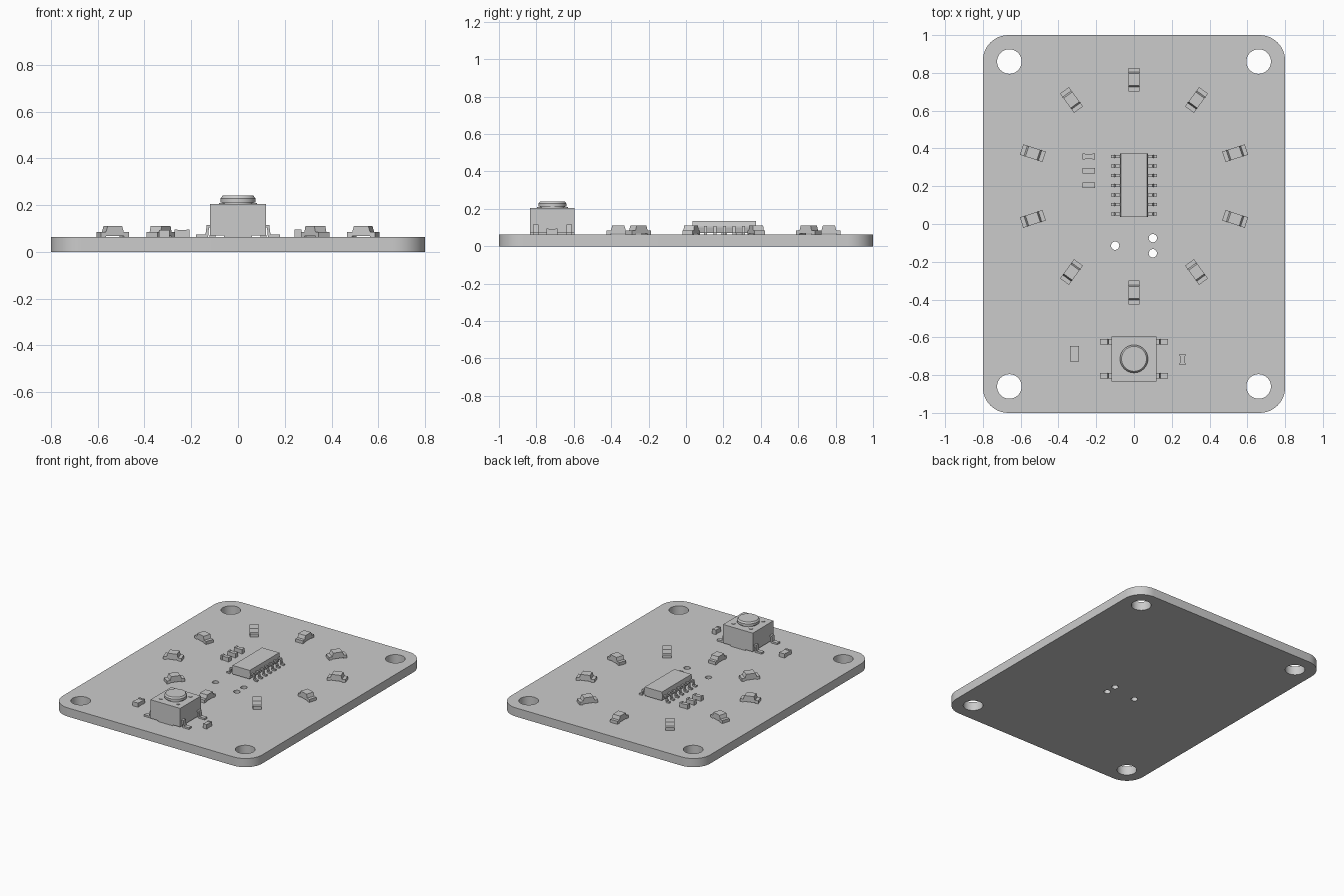
import bpy, bmesh, math
from mathutils import Matrix, Vector

cube = bpy.data.objects.get("Cube")
if cube:
    bpy.data.objects.remove(cube, do_unlink=True)

TOP = 0.063  # board surface height

grey = bpy.data.materials.new("plain grey")
grey.use_nodes = True
GREY = (0.6, 0.6, 0.6, 1)
grey.diffuse_color = GREY
grey.node_tree.nodes["Principled BSDF"].inputs["Base Color"].default_value = GREY


def finish(bm, name, matrix=Matrix()):
    bmesh.ops.recalc_face_normals(bm, faces=bm.faces)
    mesh = bpy.data.meshes.new(name)
    bm.to_mesh(mesh)
    bm.free()
    mesh.materials.append(grey)
    obj = bpy.data.objects.new(name, mesh)
    obj.matrix_world = matrix
    bpy.context.collection.objects.link(obj)
    return obj


def smooth(obj):
    bpy.ops.object.select_all(action='DESELECT')
    obj.select_set(True)
    bpy.context.view_layer.objects.active = obj
    bpy.ops.object.shade_smooth_by_angle(angle=math.radians(30))


def add_box(bm, x, y, z, taper=(0, 0)):
    """Box between (min, max) pairs; taper pulls the top edges inward."""
    verts = bmesh.ops.create_cube(bm, size=1)["verts"]
    for v in verts:
        up, sx, sy = v.co.z > 0, v.co.x > 0, v.co.y > 0
        v.co = (x[sx] + up * taper[0] * (-1 if sx else 1),
                y[sy] + up * taper[1] * (-1 if sy else 1), z[up])


def add_strip(bm, profile, y, width, side):
    """Extrude an x-z outline along y."""
    face = bm.faces.new([bm.verts.new((side * px, y - width / 2, pz)) for px, pz in profile])
    ext = bmesh.ops.extrude_face_region(bm, geom=[face])["geom"]
    for v in ext:
        if isinstance(v, bmesh.types.BMVert):
            v.co.y += width


def add_lathe(bm, profile, centre, steps=40):
    """Turn an r-z profile around a vertical axis."""
    verts = [bm.verts.new((r, 0, z)) for r, z in profile]
    edges = [bm.edges.new(pair) for pair in zip(verts, verts[1:])]
    spun = bmesh.ops.spin(bm, geom=verts + edges, cent=(0, 0, 0), axis=(0, 0, 1),
                          angle=2 * math.pi, steps=steps, use_merge=True)
    new = {v for f in bm.faces for v in f.verts if v in set(verts)}
    stack = list(new)
    while stack:
        for e in stack.pop().link_edges:
            for v in e.verts:
                if v not in new:
                    new.add(v)
                    stack.append(v)
    bmesh.ops.translate(bm, verts=list(new), vec=centre)
    bmesh.ops.remove_doubles(bm, verts=list(new), dist=1e-5)


def arc(cx, cy, r, start, sweep, n):
    return [(cx + r * math.cos(math.radians(start + sweep * i / n)),
             cy + r * math.sin(math.radians(start + sweep * i / n))) for i in range(n + 1)]


# Circuit board: filled outline with mounting and wire holes
outline = []
for i, (sx, sy) in enumerate([(1, 1), (-1, 1), (-1, -1), (1, -1)]):
    outline += arc(sx * 0.665, sy * 0.865, 0.135, 90 * i, 90, 12)
loops = [outline]
loops += [arc(sx * 0.66, sy * 0.86, 0.065, 0, 360, 40)[:-1] for sx in (-1, 1) for sy in (-1, 1)]
loops += [arc(x, y, 0.022, 0, 360, 24)[:-1]
          for x, y in [(-0.1, -0.115), (0.1, -0.075), (0.1, -0.155)]]
curve = bpy.data.curves.new("circuit_board", 'CURVE')
curve.dimensions = '2D'
curve.fill_mode = 'BOTH'
curve.extrude = TOP / 2
for loop in loops:
    spline = curve.splines.new('POLY')
    spline.points.add(len(loop) - 1)
    for p, (x, y) in zip(spline.points, loop):
        p.co = (x, y, 0, 1)
    spline.use_cyclic_u = True
temp = bpy.data.objects.new("board_outline", curve)
bpy.context.collection.objects.link(temp)
bpy.context.view_layer.update()
bm = bmesh.new()
bm.from_mesh(temp.to_mesh())
temp.to_mesh_clear()
bpy.data.objects.remove(temp, do_unlink=True)
bmesh.ops.remove_doubles(bm, verts=bm.verts, dist=1e-5)
bmesh.ops.translate(bm, verts=bm.verts, vec=(0, 0, TOP / 2))
smooth(finish(bm, "circuit_board"))

# Ring of ten light packages, long side pointing at the ring centre
for i in range(10):
    bm = bmesh.new()
    for s in (-1, 1):
        add_box(bm, sorted((s * 0.04, s * 0.063)), (-0.029, 0.029), (0, 0.022))
    add_box(bm, (-0.04, 0.04), (-0.029, 0.029), (0.005, 0.022))
    add_box(bm, (-0.04, 0.04), (-0.029, 0.029), (0.022, 0.048), taper=(0.008, 0))
    turn = Matrix.Rotation(math.radians(18 + 36 * i), 4, 'Z')
    finish(bm, f"ring_light_{i + 1}",
           Matrix.Translation((0, 0.201, TOP)) @ turn @ Matrix.Translation((0.563, 0, 0)))

# Chip body with sloped sides above and below the pin line
CHIP_Y = 0.205
bm = bmesh.new()
half = [(0.067, 0.072), (0.074, 0.1), (0.074, 0.108), (0.069, 0.135)]
add_strip(bm, half + [(-x, z) for x, z in reversed(half)], CHIP_Y, 0.338, 1)
finish(bm, "chip_body")

# Chip pins: seven gull-wing leads on each side
bm = bmesh.new()
lead = [(0.07, 0.098), (0.07, 0.108), (0.098, 0.108), (0.105, 0.073),
        (0.122, 0.073), (0.122, TOP), (0.097, TOP), (0.09, 0.098)]
for side in (-1, 1):
    for i in range(-3, 4):
        add_strip(bm, lead, CHIP_Y + i * 0.051, 0.016, side)
finish(bm, "chip_pins")


# Small two-ended parts: end caps joined by a slightly slimmer middle
def small_part(name, x, y, length, width, height, upright=False):
    bm = bmesh.new()
    l, w = length / 2, width / 2
    add_box(bm, (-l * 0.6, l * 0.6), (-w * 0.93, w * 0.93), (0.001, height - 0.003))
    for s in (-1, 1):
        add_box(bm, sorted((s * l * 0.6, s * l)), (-w, w), (0, height))
    turn = Matrix.Rotation(math.pi / 2 if upright else 0, 4, 'Z')
    finish(bm, name, Matrix.Translation((x, y, TOP)) @ turn)


for i, y in enumerate((0.357, 0.282, 0.205)):
    small_part(f"resistor_{i + 1}", -0.24, y, 0.065, 0.03, 0.033)
small_part("capacitor", -0.315, -0.687, 0.08, 0.045, 0.03, True)
small_part("button_resistor", 0.257, -0.717, 0.06, 0.03, 0.033, True)

# Push button housing, cap and corner posts
BX, BY = 0.119, -0.714
bm = bmesh.new()
add_box(bm, (-BX, BX), (BY - BX, BY + BX), (0.07, 0.205))
add_box(bm, (-0.06, 0.06), (BY - BX, BY + BX), (TOP, 0.07))
finish(bm, "button_housing")

bm = bmesh.new()
add_lathe(bm, [(0.066, 0.204), (0.066, 0.212), (0.074, 0.212), (0.074, 0.229),
               (0.066, 0.24), (0, 0.24)], (0, BY, 0))
smooth(finish(bm, "button_cap"))

for sx in (-1, 1):
    for sy in (-1, 1):
        bm = bmesh.new()
        add_lathe(bm, [(0.012, 0.204), (0.012, 0.209), (0, 0.209)],
                  (sx * 0.07, BY + sy * 0.07, 0), steps=20)
        smooth(finish(bm, f"button_post_{'left' if sx > 0 else 'right'}_{'back' if sy > 0 else 'front'}"))

# Button legs bent down the housing sides and out along the board
bm = bmesh.new()
leg = [(0.118, 0.104), (0.118, 0.115), (0.134, 0.115), (0.139, 0.075),
       (0.18, 0.075), (0.18, TOP), (0.128, TOP), (0.124, 0.104)]
for side in (-1, 1):
    for s in (-1, 1):
        add_strip(bm, leg, BY + s * 0.09, 0.029, side)
finish(bm, "button_legs")
